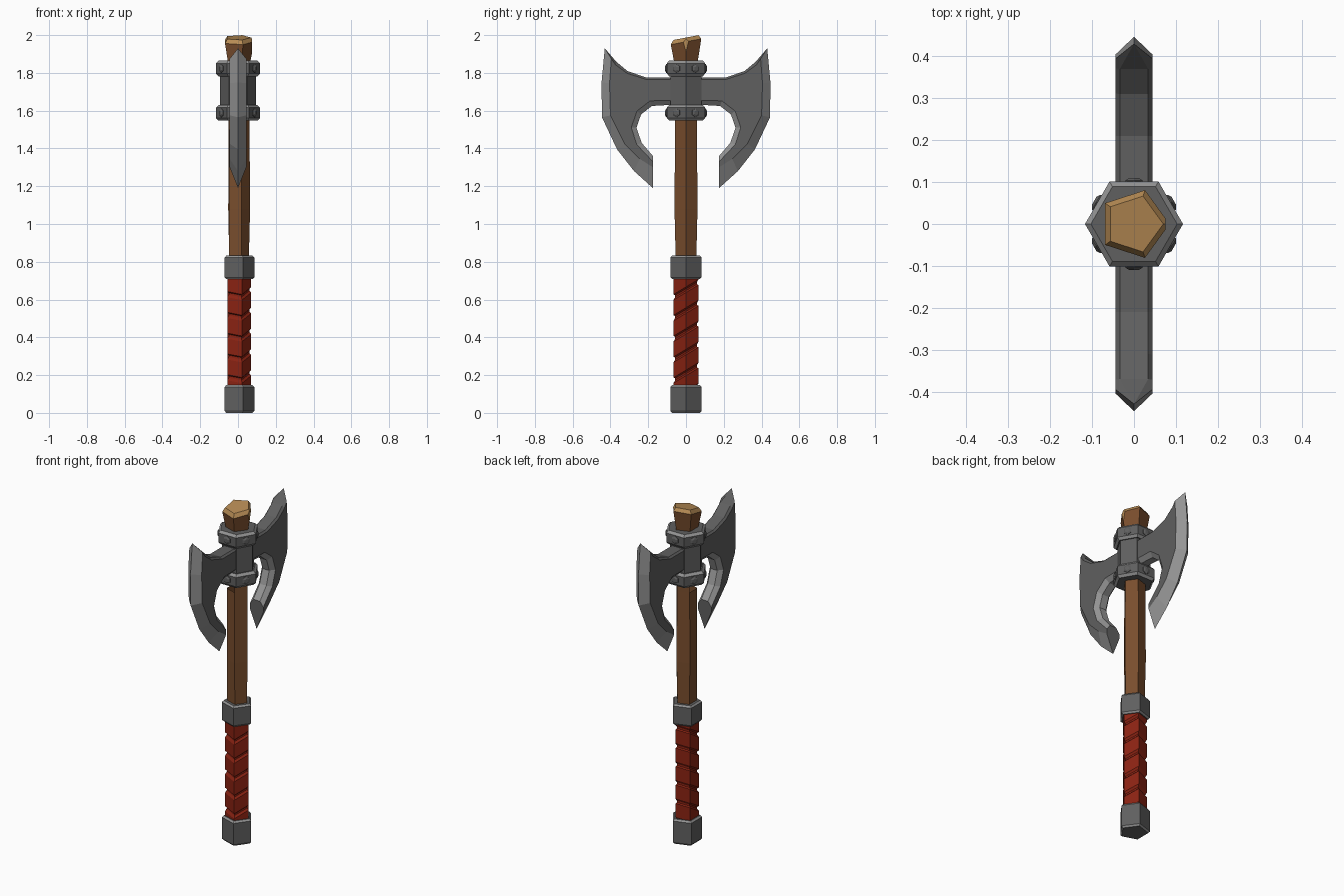
import bpy, bmesh, math
from mathutils import Matrix, Vector

if "Cube" in bpy.data.objects:
    bpy.data.objects.remove(bpy.data.objects["Cube"])


def material(name, rgb):
    m = bpy.data.materials.new(name)
    m.diffuse_color = (*rgb, 1)
    m.use_nodes = True
    m.node_tree.nodes["Principled BSDF"].inputs["Base Color"].default_value = m.diffuse_color
    return m


DARK = material("dark_iron", (0.115, 0.115, 0.115))
LIGHT = material("worn_iron", (0.30, 0.30, 0.30))
WOOD = material("brown_wood", (0.19, 0.075, 0.026))
TAN = material("cut_wood", (0.47, 0.26, 0.09))
RED = material("red_leather", (0.25, 0.016, 0.006))


def finish(bm, name, mats):
    bmesh.ops.remove_doubles(bm, verts=bm.verts, dist=1e-5)
    bmesh.ops.recalc_face_normals(bm, faces=bm.faces)
    me = bpy.data.meshes.new(name)
    bm.to_mesh(me)
    bm.free()
    for m in mats:
        me.materials.append(m)
    ob = bpy.data.objects.new(name, me)
    bpy.context.collection.objects.link(ob)
    return ob


def loft(bm, sections, sides, bands=(), matrix=Matrix()):
    """Stack polygon sections (z, radius, tilt along y); bands = material per band."""
    rings = []
    for z, r, tilt in sections:
        ring = []
        for i in range(sides):
            a = math.tau * i / sides
            x, y = r * math.cos(a), r * math.sin(a)
            ring.append(bm.verts.new(matrix @ Vector((x, y, z + tilt * y))))
        rings.append(ring)
    for k in range(len(rings) - 1):
        for i in range(sides):
            j = (i + 1) % sides
            f = bm.faces.new((rings[k][i], rings[k][j], rings[k + 1][j], rings[k + 1][i]))
            f.material_index = bands[k] if bands else 0
    bm.faces.new(rings[0][::-1])
    return bm.faces.new(rings[-1])


def chamfered(bm, z0, z1, r, c, sides, tilt=0.0, bands=(1, 0, 1)):
    loft(bm, [(z0, r - c, tilt), (z0 + c, r, tilt), (z1 - c, r, tilt), (z1, r - c, tilt)],
         sides, bands)


def chip(bm, normal, dist, zmin, zmax):
    """Slice a corner off and show the pale wood below."""
    faces = [f for f in bm.faces if all(zmin < v.co.z < zmax for v in f.verts)]
    edges = {e for f in faces for e in f.edges}
    verts = {v for f in faces for v in f.verts}
    cut = bmesh.ops.bisect_plane(bm, geom=list(verts) + list(edges) + faces,
                                 plane_co=normal * dist, plane_no=normal, clear_outer=True)
    line = [g for g in cut["geom_cut"] if isinstance(g, bmesh.types.BMEdge)]
    for f in bmesh.ops.holes_fill(bm, edges=line, sides=0)["faces"]:
        f.material_index = 1


# Wooden shaft: five-sided, flared slanted top, two chipped corners
bm = bmesh.new()
top = loft(bm, [(0.76, 0.056, 0), (1.08, 0.064, 0), (1.5, 0.061, 0), (1.84, 0.062, 0),
                (1.965, 0.085, 0.19), (1.987, 0.070, 0.19)], 5, (0, 0, 0, 0, 1))
top.material_index = 1
chip(bm, Vector((1, 0, 0)), 0.075, 1.8, 2.1)
a = math.radians(216)
chip(bm, Vector((math.cos(a), math.sin(a), 0)), 0.0605, 0.5, 1.6)
finish(bm, "shaft", [WOOD, TAN])

# Leather grip: core with a stack of tilted rings
bm = bmesh.new()
loft(bm, [(0.08, 0.06, 0), (0.78, 0.06, 0)], 5)
for i in range(6):
    z = 0.105 + i * 0.11
    chamfered(bm, z, z + 0.104, 0.07, 0.012, 5, 0.6, (0, 0, 0))
finish(bm, "grip_wrap", [RED])

# Pommel and upper ferrule
for name, z0, z1 in (("pommel", 0, 0.147), ("ferrule", 0.708, 0.832)):
    bm = bmesh.new()
    chamfered(bm, z0, z1, 0.087, 0.01, 5)
    finish(bm, name, [DARK, LIGHT])

# Hexagonal socket with two riveted collars
bm = bmesh.new()
loft(bm, [(1.57, 0.096, 0), (1.84, 0.096, 0)], 6)
finish(bm, "socket", [DARK])
for name, z0, z1 in (("lower_collar", 1.547, 1.63), ("upper_collar", 1.782, 1.865)):
    bm = bmesh.new()
    chamfered(bm, z0, z1, 0.117, 0.014, 6)
    for i in range(6):
        m = (Matrix.Rotation(math.radians(30 + 60 * i), 4, 'Z')
             @ Matrix.Translation((0.1, 0, (z0 + z1) / 2))
             @ Matrix.Rotation(math.pi / 2, 4, 'Y'))
        loft(bm, [(-0.003, 0.024, 0), (0.004, 0.024, 0), (0.01, 0.013, 0)], 6, (), m)
    finish(bm, name, [DARK, LIGHT])

# Blade outline: silhouette y, z, half thickness there, flat-face y, z, material
T = 0.044
OUTLINE = [
    (.06, 1.775, .034, .06, 1.765, 0), (.21, 1.775, .034, .21, 1.765, 0),
    (.31, 1.81, .034, .312, 1.798, 0), (.37, 1.86, .034, .372, 1.842, 0),
    (.43, 1.93, 0, .395, 1.875, 1), (.447, 1.75, 0, .405, 1.745, 1),
    (.445, 1.565, 0, .40, 1.575, 1), (.365, 1.395, 0, .325, 1.425, 1),
    (.275, 1.28, 0, .245, 1.345, 1), (.175, 1.19, 0, .175, 1.30, 0),
    (.175, 1.36, .022, .175, 1.33, 1), (.235, 1.43, .022, .26, 1.42, 1),
    (.262, 1.51, .022, .29, 1.51, 1), (.238, 1.58, .022, .26, 1.598, 1),
    (.18, 1.625, .022, .19, 1.652, 1), (.06, 1.632, .022, .06, 1.655, 0),
]
bm = bmesh.new()
loops = [[bm.verts.new((T, p[3], p[4])) for p in OUTLINE],
         [bm.verts.new((p[2], p[0], p[1])) for p in OUTLINE],
         [bm.verts.new((-p[2], p[0], p[1])) for p in OUTLINE],
         [bm.verts.new((-T, p[3], p[4])) for p in OUTLINE]]
n = len(OUTLINE)
for A, B in zip(loops, loops[1:]):
    for i in range(n):
        j = (i + 1) % n
        bm.faces.new((A[i], A[j], B[j], B[i])).material_index = OUTLINE[i][5]
bm.faces.new(loops[0])
bm.faces.new(loops[3][::-1])
blade = finish(bm, "twin_blades", [DARK, LIGHT])
mod = blade.modifiers.new("mirror", 'MIRROR')
mod.use_axis = (False, True, False)
mod.use_clip = False
mod.use_mirror_merge = False
